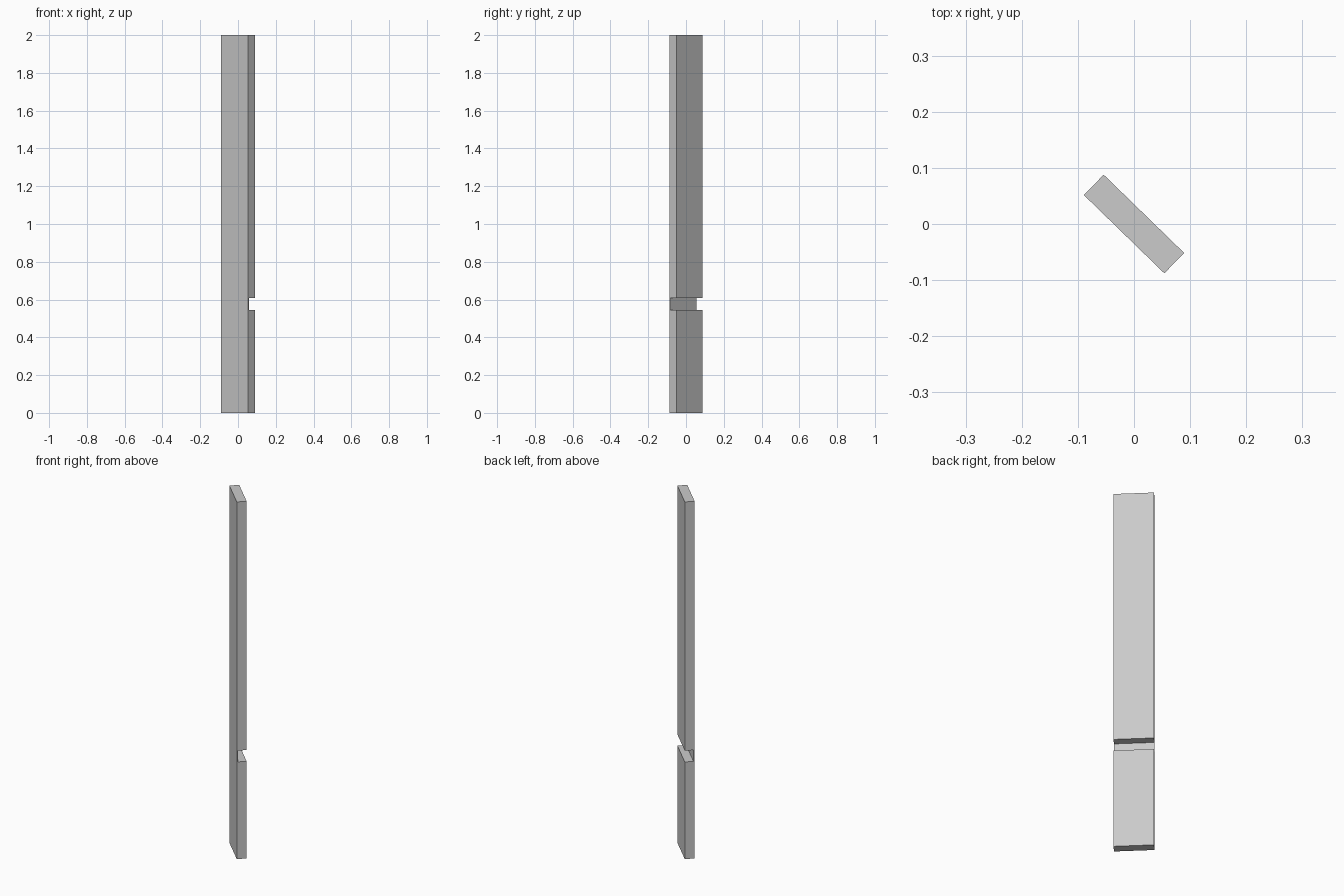
import bpy, bmesh, math

if "Cube" in bpy.data.objects:
    bpy.data.objects.remove(bpy.data.objects["Cube"])

WIDTH, HALF_T, HEIGHT = 0.2, 0.0253, 2.0
SLOT_LOW, SLOT_HIGH = 0.544, 0.607
SLOT_FLOOR = -HALF_T + 0.006

# Side profile of the board: (thickness, height), with a deep slot in the back face
profile = [(-HALF_T, 0), (HALF_T, 0),
           (HALF_T, SLOT_LOW), (SLOT_FLOOR, SLOT_LOW),
           (SLOT_FLOOR, SLOT_HIGH), (HALF_T, SLOT_HIGH),
           (HALF_T, HEIGHT), (-HALF_T, HEIGHT)]

# Extrude the profile across the board width
bm = bmesh.new()
face = bm.faces.new([bm.verts.new((-WIDTH / 2, y, z)) for y, z in profile])
ext = bmesh.ops.extrude_face_region(bm, geom=[face])
verts = [g for g in ext["geom"] if isinstance(g, bmesh.types.BMVert)]
bmesh.ops.translate(bm, verts=verts, vec=(WIDTH, 0, 0))
bmesh.ops.recalc_face_normals(bm, faces=bm.faces)

mesh = bpy.data.meshes.new("slotted_board")
bm.to_mesh(mesh)
bm.free()
board = bpy.data.objects.new("slotted_board", mesh)
bpy.context.collection.objects.link(board)

# The board stands turned about its vertical axis
board.rotation_euler.z = math.radians(-44.2)
